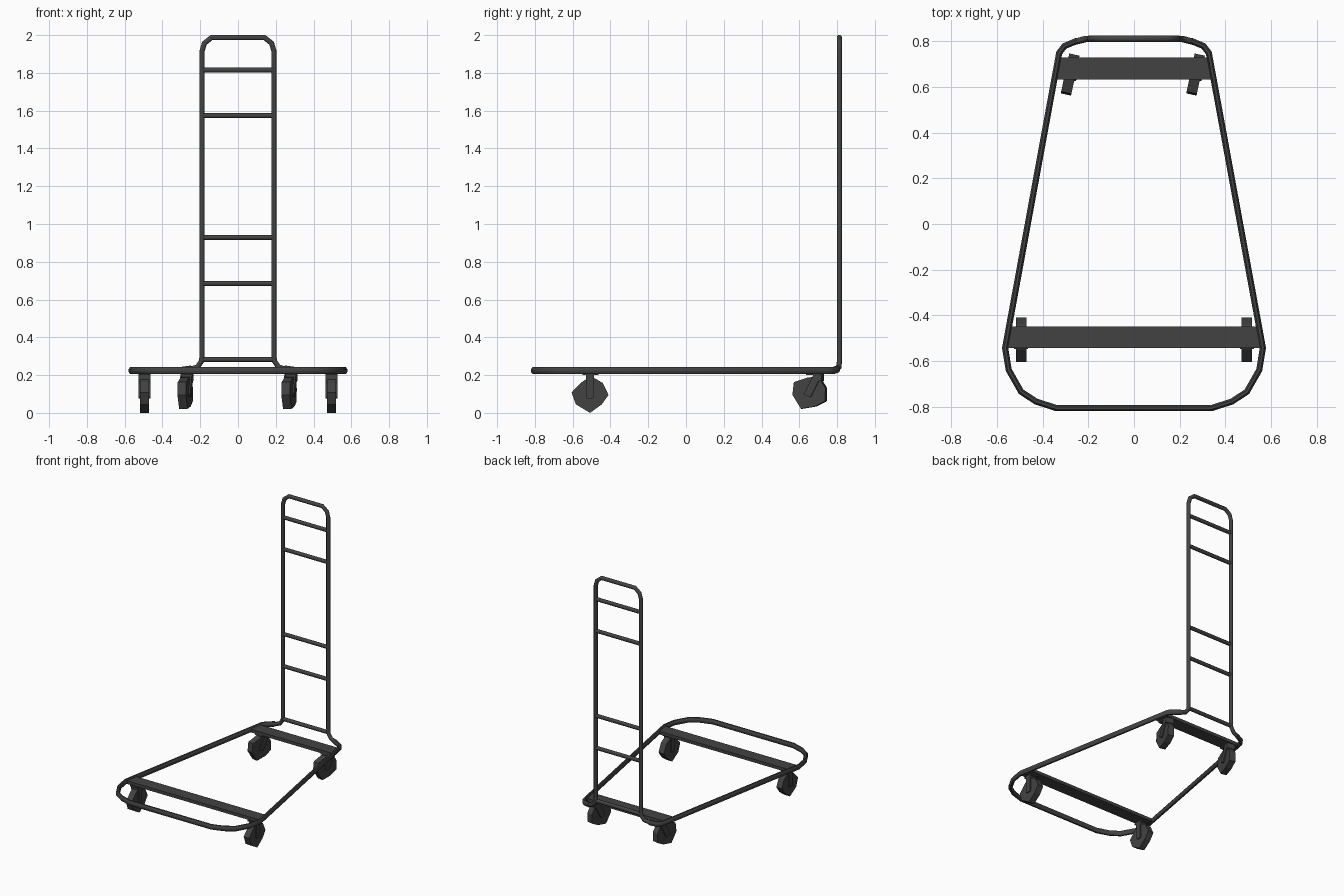
import bpy, bmesh
from math import radians, cos, sin, pi
from mathutils import Vector, Matrix

if "Cube" in bpy.data.objects:
    bpy.data.objects.remove(bpy.data.objects["Cube"])

DARK = bpy.data.materials.new("dark_metal")
DARK.diffuse_color = (0.055, 0.055, 0.055, 1)
DARK.use_nodes = True
DARK.node_tree.nodes["Principled BSDF"].inputs["Base Color"].default_value = DARK.diffuse_color


def finish(bm, name, smooth=False):
    bmesh.ops.recalc_face_normals(bm, faces=bm.faces)
    me = bpy.data.meshes.new(name)
    bm.to_mesh(me)
    bm.free()
    me.materials.append(DARK)
    ob = bpy.data.objects.new(name, me)
    bpy.context.collection.objects.link(ob)
    if smooth:
        bpy.ops.object.select_all(action='DESELECT')
        ob.select_set(True)
        bpy.context.view_layer.objects.active = ob
        bpy.ops.object.shade_smooth_by_angle(angle=radians(50))
    return ob


def tube(name, pts, ref, r_side, r_ref, sides=8):
    """Sweep an oval section along a path, mitred at the bends."""
    pts, ref = [Vector(p) for p in pts], Vector(ref)
    bm, rings = bmesh.new(), []
    for i, p in enumerate(pts):
        a = (p - pts[i - 1]).normalized() if i else (pts[1] - p).normalized()
        b = (pts[i + 1] - p).normalized() if i < len(pts) - 1 else a
        t = (a + b).normalized()
        s = t.cross(ref).normalized()
        n = s.cross(t)
        k = 1 / max(t.dot(a), 0.7)
        ring = []
        for j in range(sides):
            w = 2 * pi * (j + 0.5) / sides
            ring.append(bm.verts.new(p + s * r_side * k * cos(w) + n * r_ref * sin(w)))
        rings.append(ring)
    for r0, r1 in zip(rings, rings[1:]):
        for j in range(sides):
            k = (j + 1) % sides
            bm.faces.new((r0[j], r0[k], r1[k], r1[j]))
    bm.faces.new(rings[0])
    bm.faces.new(rings[-1])
    return finish(bm, name, smooth=True)


def prism(name, outline, depth, axis, matrix=Matrix()):
    """Extrude a 2D outline: axis 'x' reads it as (y, z), axis 'z' as (x, y)."""
    bm = bmesh.new()
    put = (lambda u, v, d: (d, u, v)) if axis == 'x' else (lambda u, v, d: (u, v, d))
    rings = [[bm.verts.new(matrix @ Vector(put(u, v, d))) for u, v in outline] for d in depth]
    n = len(outline)
    for j in range(n):
        k = (j + 1) % n
        bm.faces.new((rings[0][j], rings[0][k], rings[1][k], rings[1][j]))
    bm.faces.new(rings[0])
    bm.faces.new(rings[1])
    return finish(bm, name)


def rect(u0, u1, v0, v1):
    return [(u0, v0), (u1, v0), (u1, v1), (u0, v1)]


def mirrored(half):
    return half + [(-p[0],) + tuple(p[1:]) for p in reversed(half)]


# Deck rail: open at the back, rounded corners at the front
Z = 0.224
deck = [(0.25, 0.803, Z + 0.008), (0.305, 0.78, Z), (0.328, 0.75, Z), (0.565, -0.543, Z), (0.549, -0.64, Z),
        (0.495, -0.735, Z), (0.43, -0.778, Z), (0.34, -0.807, Z)]
tube("deck_rail", mirrored(deck), (0, 0, 1), 0.0145, 0.02)

# Push handle rising out of the rail ends
handle = [(0.265, 0.797, Z + 0.004), (0.215, 0.81, Z + 0.018), (0.193, 0.812, Z + 0.05),
          (0.19, 0.812, 0.31), (0.19, 0.812, 1.915), (0.178, 0.812, 1.957), (0.14, 0.812, 1.987)]
tube("push_handle", mirrored(handle), (0, 1, 0), 0.0145, 0.0145)

# Handle rungs
for i, z in enumerate((0.283, 0.685, 0.929, 1.574, 1.815)):
    tube(f"handle_rung_{i + 1}", [(-0.19, 0.812, z), (0.19, 0.812, z)], (0, 1, 0), 0.0145, 0.0135)

# Flat cross plates under the load
for name, y0, y1 in (("front_cross_plate", -0.543, -0.45), ("back_cross_plate", 0.633, 0.73)):
    x0, x1 = (0.328 + (0.745 - y) * 0.182 - 0.005 for y in (y0, y1))
    prism(name, [(-x0, y0), (x0, y0), (x1, y1), (-x1, y1)], (0.21, 0.234), 'z')

# Casters: low-poly wheel, fork arms, crown and mounting plate
WHEEL = [(-0.098, 0.008), (-0.075, -0.055), (0, -0.1), (0.062, -0.055),
         (0.098, -0.005), (0.068, 0.058), (0.005, 0.095), (-0.045, 0.062)]
ARM = [(-0.02, 0.0), (-0.02, -0.118), (-0.014, -0.124), (0.014, -0.124), (0.02, -0.118), (0.02, 0.0)]


def caster(name, x, y, swivel, pitch):
    top = Matrix.Translation((x, y, 0.2)) @ Matrix.Rotation(radians(swivel), 4, 'Z')
    m = top @ Matrix.Rotation(radians(pitch), 4, 'X')
    axle = m @ Matrix.Translation((0, 0, -0.1))
    prism(name + "_wheel", WHEEL, (-0.023, 0.023), 'x', axle)
    for side in (-1, 1):
        prism(name + "_fork_arm", ARM, (side * 0.023, side * 0.031), 'x', m)
    prism(name + "_crown", rect(-0.022, 0.022, -0.03, 0.009), (-0.031, 0.031), 'x', top)


for side, tag in ((-1, "left"), (1, "right")):
    bx = 0.28 if side > 0 else -0.27
    caster(f"front_{tag}_caster", side * 0.495, -0.508, 0, 0)
    caster(f"back_{tag}_caster", bx, 0.702, -12, -27)
    for name, px, py in (("front", side * 0.495, -0.508), ("back", bx, 0.674)):
        prism(f"{name}_{tag}_mount", rect(px - 0.03, px + 0.03, py - 0.04, py + 0.044), (0.2, 0.212), 'z')
